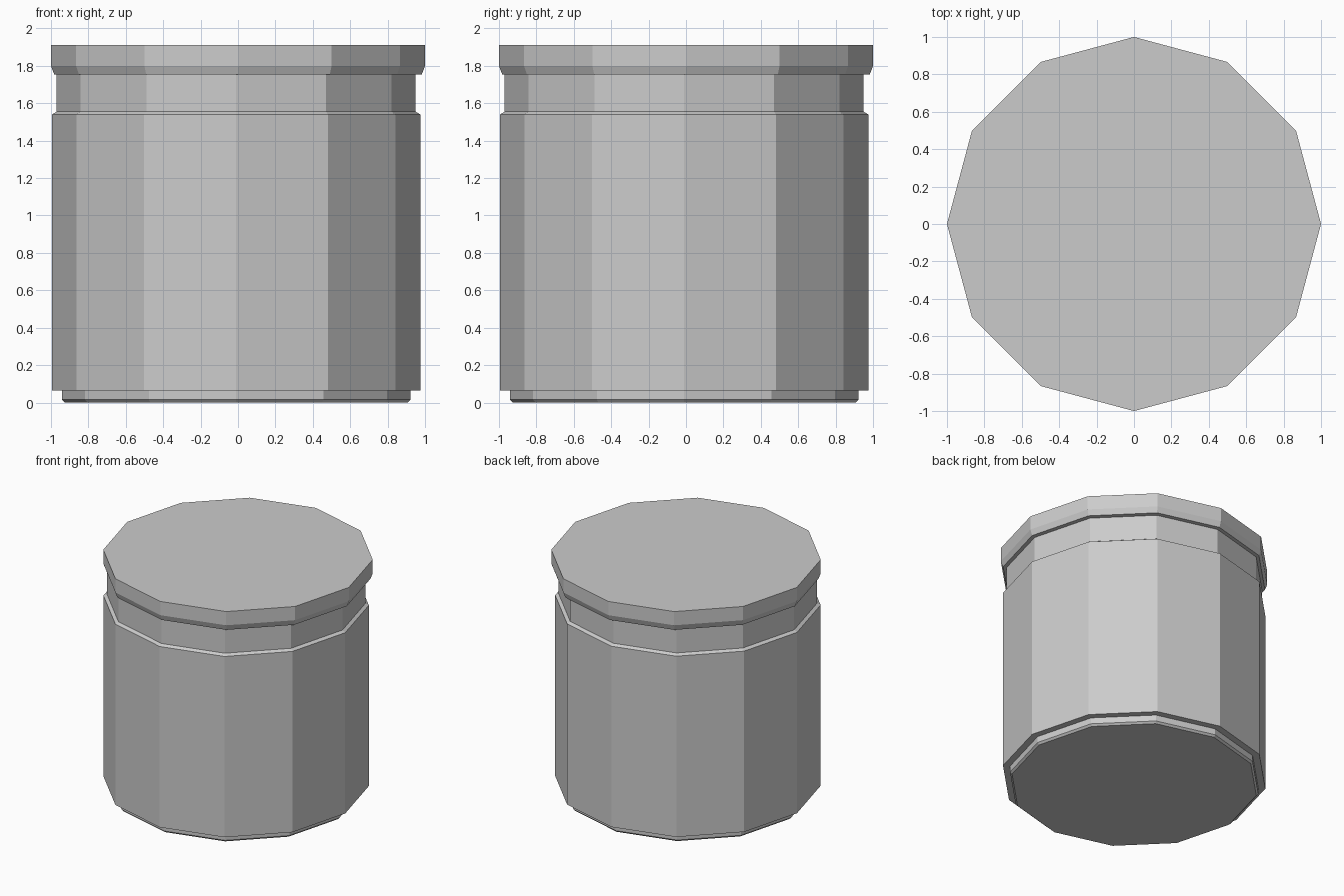
import bpy
import math

cube = bpy.data.objects.get("Cube")
if cube:
    bpy.data.objects.remove(cube, do_unlink=True)

SIDES = 12

# Single plain grey for the whole canister
grey = bpy.data.materials.new("plain grey")
grey.use_nodes = True
colour = (0.6, 0.6, 0.6, 1.0)
grey.diffuse_color = colour
grey.node_tree.nodes["Principled BSDF"].inputs["Base Color"].default_value = colour


def turned(name, profile, offset=0.0):
    """Closed twelve-sided solid from (radius, height) rings, bottom to top."""
    verts = []
    for radius, z in profile:
        for i in range(SIDES):
            a = math.tau * i / SIDES
            verts.append((radius * math.cos(a) + offset,
                          radius * math.sin(a) + offset, z))
    faces = [tuple(reversed(range(SIDES)))]
    for ring in range(len(profile) - 1):
        low = ring * SIDES
        for i in range(SIDES):
            j = (i + 1) % SIDES
            faces.append((low + i, low + j, low + SIDES + j, low + SIDES + i))
    top = (len(profile) - 1) * SIDES
    faces.append(tuple(range(top, top + SIDES)))
    mesh = bpy.data.meshes.new(name)
    mesh.from_pydata(verts, [], faces)
    mesh.materials.append(grey)
    obj = bpy.data.objects.new(name, mesh)
    bpy.context.collection.objects.link(obj)
    return obj


# Jar: chamfered foot, straight body, sloped shoulder and recessed neck
turned("jar_body", [
    (0.917, 0.0), (0.932, 0.015), (0.932, 0.065), (0.985, 0.065),
    (0.985, 1.54), (0.96, 1.555), (0.96, 1.76),
], offset=-0.01)

# Lid with a chamfered lower rim, slightly off-centre from the jar
turned("lid", [(0.983, 1.755), (1.0, 1.80), (1.0, 1.912)])
